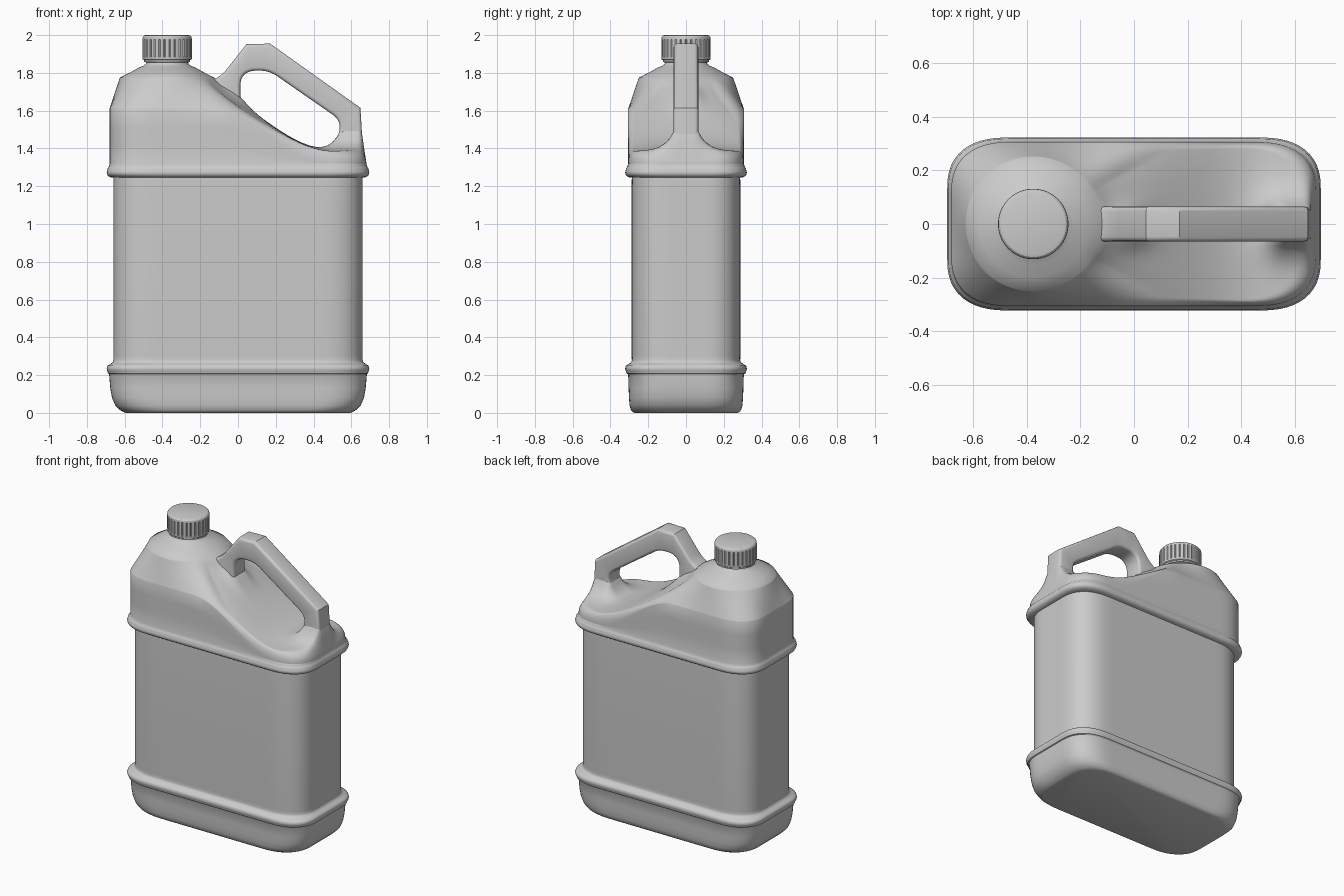
import bpy, bmesh, math
from mathutils import Vector

if "Cube" in bpy.data.objects:
    bpy.data.objects.remove(bpy.data.objects["Cube"])

plastic = bpy.data.materials.new("grey_plastic")
plastic.diffuse_color = (0.6, 0.6, 0.6, 1)
plastic.use_nodes = True
plastic.node_tree.nodes["Principled BSDF"].inputs["Base Color"].default_value = plastic.diffuse_color
CX = -0.375          # axis of the neck and cap
AXIS = Vector((CX, 0))


def smooth(a, b, x):
    t = min(1, max(0, (x - a) / (b - a)))
    return t * t * (3 - 2 * t)


def finish(name, bm, angle):
    bmesh.ops.recalc_face_normals(bm, faces=bm.faces)
    me = bpy.data.meshes.new(name)
    bm.to_mesh(me)
    bm.free()
    me.materials.append(plastic)
    ob = bpy.data.objects.new(name, me)
    bpy.context.collection.objects.link(ob)
    bpy.ops.object.select_all(action='DESELECT')
    ob.select_set(True)
    bpy.context.view_layer.objects.active = ob
    bpy.ops.object.shade_smooth_by_angle(angle=math.radians(angle))


def bridge(bm, a, b):
    n = len(a)
    for i in range(n):
        bm.faces.new((a[i], a[(i + 1) % n], b[(i + 1) % n], b[i]))


def loft(name, rings, angle):
    bm = bmesh.new()
    vs = [[bm.verts.new(p) for p in r] for r in rings]
    for a, b in zip(vs, vs[1:]):
        bridge(bm, a, b)
    bm.faces.new(vs[0][::-1])
    bm.faces.new(vs[-1])
    finish(name, bm, angle)


def outline(hx, hy, rx=0.23, ry=0.19):
    """Rounded rectangle with soft corners and subdivided sides."""
    pts = []
    signs = ((1, 1), (-1, 1), (-1, -1), (1, -1))
    for q, steps in enumerate((30, 12, 30, 12)):
        sx, sy = signs[q]
        c = Vector((sx * (hx - rx), sy * (hy - ry)))
        for k in range(13):
            a = (k if q % 2 == 0 else 12 - k) / 12 * math.pi / 2
            pts.append(c + Vector((sx * rx * max(0, math.cos(a)) ** .82,
                                   sy * ry * max(0, math.sin(a)) ** .82)))
        tx, ty = signs[(q + 1) % 4]
        d = Vector((tx * (hx - rx), ty * (hy - ry))) - c
        end = pts[-1].copy()
        pts += [end + d * k / steps for k in range(1, steps)]
    return pts


def flat_ring(z, hx, hy):
    return [(p.x, p.y, z) for p in outline(hx, hy)]


# lower body: foot, bead, recessed panel, bead
foot = [(0, .595, .272), (.004, .605, .282), (.015, .625, .292), (.04, .65, .299),
        (.08, .667, .302), (.13, .676, .304), (.2, .682, .306)]
rings = [flat_ring(*f) for f in foot]


def bead(z, below, above):
    """Round bead: crisp lower edge, soft fillet above."""
    mid = (above + .695) / 2
    prof = [(-.028, below), (-.025, below + (.695 - below) * .5), (-.017, .690), (-.008, .694),
            (0, .695), (.008, .694), (.016, .691), (.022, mid + .003),
            (.028, mid - .005 * (mid - above) / .017), (.035, above + .003), (.045, above)]
    return [flat_ring(z + dz, h, h - .373) for dz, h in prof]


rings += bead(.234, .682, .660)
rings += [flat_ring(.30, .660, .288), flat_ring(1.2, .660, .288)]
rings += bead(1.273, .660, .680)

# shoulder: wall top drops towards the handle end, then blends into a cone
edge = outline(.680, .306)
R = 0.065


def crest(x):
    return 1.61 - 0.225 * smooth(-.12, .5, x)


def bump(x, y, s):
    """Flares where the two ends of the handle meet the body."""
    dx, dy = max(0, .55 - x), max(0, abs(y) - .055)
    b = 0.13 * math.exp(-math.hypot(dx, dy) / .05) * (1 - smooth(.648, .68, x))
    dx, dy = abs(x + .03), max(0, abs(y) - .04)
    return b + 0.05 * math.exp(-(dx / .08) ** 2 - (dy / .05) ** 2) * (1 - s ** 8)


def top_point(p, s):
    c = AXIS + (p - AXIS).normalized() * 0.25
    length = (p - c).length
    q = p.lerp(c, s)
    w = crest(q.x)
    far = math.exp(-((q - AXIS).length - .25) / .12) * (1 - (1 - s) ** 3)
    m = smooth(.08, .4, length)
    g = s * (1 - m) + far * m
    k = smooth(-.1, .4, p.x) * R
    u = 1 - min(1, s * length / R)
    z = w + (1.775 - w) * g - k * (1 - math.sqrt(max(0, 1 - u * u))) + bump(q.x, q.y, s)
    return Vector((q.x, q.y, z))


for t in (.33, .67):
    rings.append([(p.x, p.y, 1.318 + (top_point(p, 0).z - 1.318) * t) for p in edge])
N = 36
for i in range(N + 1):
    rings.append([top_point(p, (i / N) ** 1.6) for p in edge])
# cone and neck
for r, z in ((.2, 1.80), (.15, 1.828), (.125, 1.838), (.113, 1.848), (.11, 1.855),
             (.122, 1.858), (.122, 1.868), (.11, 1.871), (.11, 1.90)):
    ring = []
    for p in edge:
        d = (p - AXIS).normalized() * r
        ring.append((CX + d.x, d.y, z))
    rings.append(ring)
loft("bottle_body", rings, 48)

# ribbed cap
RIBS = 30


def cap_ring(z, r, groove):
    out = []
    for i in range(RIBS * 6):
        a = math.tau * i / (RIBS * 6)
        rr = r - (groove if i % 6 == 0 else 0)
        out.append((CX + rr * math.cos(a), rr * math.sin(a), z))
    return out


loft("cap", [cap_ring(*c) for c in (
    (1.868, .124, 0), (1.872, .130, 0), (1.884, .131, 0), (1.888, .131, .005),
    (1.974, .131, .005), (1.978, .131, 0), (1.99, .129, 0), (1.997, .123, 0),
    (2.0, .114, 0))], 30)


# handle: filleted outline with a slanted hole, rounded edges across y
def fillet(corners):
    out = []
    n = len(corners)
    for i, (x, z, cut) in enumerate(corners):
        p = Vector((x, z))
        if not cut:
            out.append(p)
            continue
        a = p + (Vector(corners[i - 1][:2]) - p).normalized() * cut
        b = p + (Vector(corners[(i + 1) % n][:2]) - p).normalized() * cut
        for k in range(9):
            t = k / 8
            out.append(a * (1 - t) ** 2 + p * 2 * t * (1 - t) + b * t * t)
    return out


def offset(pts, d):
    """Move a clockwise loop d to its right (inwards)."""
    out = []
    for i, p in enumerate(pts):
        a = (p - pts[i - 1]).normalized()
        b = (pts[(i + 1) % len(pts)] - p).normalized()
        na, nb = Vector((a.y, -a.x)), Vector((b.y, -b.x))
        out.append(p + (na + nb) * d / max(.6, 1 + na.dot(nb)))
    return out


outer = fillet([(-.18, 1.745, 0), (-.095, 1.775, .06), (.045, 1.952, 0), (.17, 1.955, 0),
                (.648, 1.615, 0), (.66, 1.42, .04), (.668, 1.36, 0), (.6, 1.31, 0),
                (.3, 1.32, 0), (0, 1.45, 0), (-.17, 1.60, 0)])
hole = fillet([(.012, 1.812, .085), (.165, 1.812, .05), (.55, 1.545, .06),
               (.515, 1.405, .06), (.42, 1.385, .04), (.012, 1.59, .06)])
HALF, B = 0.065, 0.018
layers = [(-HALF, B), (-HALF + B * .13, B * .5), (-HALF + B * .5, B * .13), (-HALF + B, 0)]
layers += [(-y, d) for y, d in reversed(layers)]
bm = bmesh.new()
caps = ([], [])
for pts, sign in ((outer, 1), (hole, -1)):
    rows = [[bm.verts.new((p.x, y, p.y)) for p in offset(pts, d * sign)] for y, d in layers]
    for a, b in zip(rows, rows[1:]):
        bridge(bm, a, b)
    for row, group in ((rows[0], caps[0]), (rows[-1], caps[1])):
        group += [bm.edges.get((row[i - 1], row[i])) for i in range(len(row))]
for group in caps:
    bmesh.ops.triangle_fill(bm, edges=group, use_beauty=True)
finish("handle", bm, 32)
